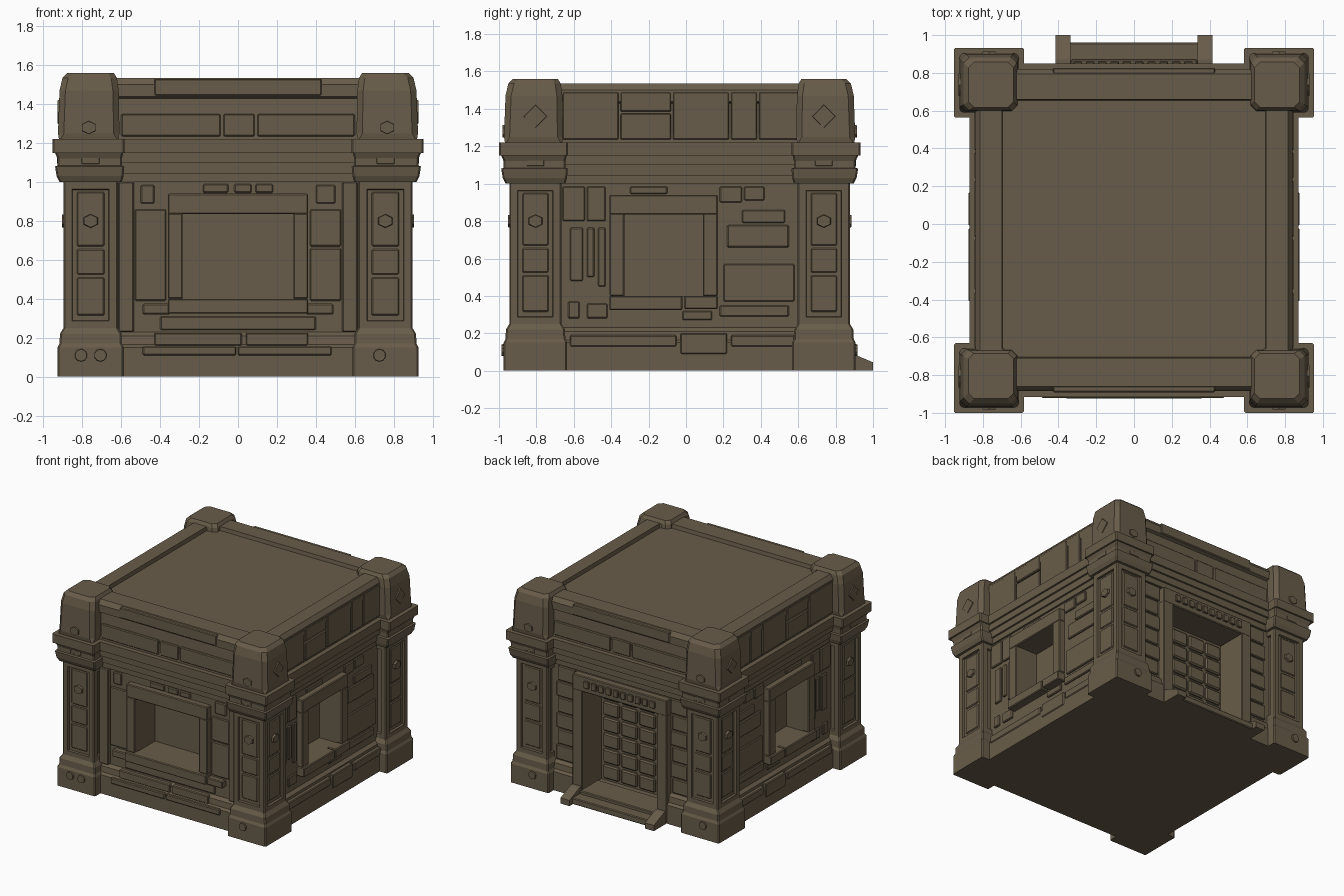
import bpy, bmesh, math
from mathutils import Vector

if "Cube" in bpy.data.objects:
    bpy.data.objects.remove(bpy.data.objects["Cube"])

stone = bpy.data.materials.new("brown stone")
stone.diffuse_color = (0.14, 0.108, 0.068, 1)
stone.use_nodes = True
stone.node_tree.nodes["Principled BSDF"].inputs["Base Color"].default_value = stone.diffuse_color


def finish(name, bm):
    bmesh.ops.recalc_face_normals(bm, faces=bm.faces[:])
    me = bpy.data.meshes.new(name)
    bm.to_mesh(me)
    bm.free()
    me.materials.append(stone)
    ob = bpy.data.objects.new(name, me)
    bpy.context.collection.objects.link(ob)
    return ob


def loft(bm, rings):
    """Stack chamfered rectangles (z, x0, x1, y0, y1, chamfer) into a closed solid."""
    loops = []
    for z, x0, x1, y0, y1, c in rings:
        pts = [(x0 + c, y0), (x1 - c, y0), (x1, y0 + c), (x1, y1 - c),
               (x1 - c, y1), (x0 + c, y1), (x0, y1 - c), (x0, y0 + c)]
        loops.append([bm.verts.new((x, y, z)) for x, y in pts])
    for a, b in zip(loops, loops[1:]):
        for i in range(8):
            j = (i + 1) % 8
            bm.faces.new((a[i], a[j], b[j], b[i]))
    bm.faces.new(loops[0][::-1])
    bm.faces.new(loops[-1])


WX, WF, WB = 0.81, -0.855, 0.79   # wall planes: sides, front, back


def on_wall(side, u, z, d):
    """Point on a wall: u along it, z up, d outward."""
    return {"front": Vector((u, WF - d, z)), "back": Vector((u, WB + d, z)),
            "right": Vector((WX + d, u, z)), "left": Vector((-WX - d, u, z))}[side]


def blocks(name, side, spans, d1, d0=-0.03, bevel=0.006):
    """Blocks (u0, u1, z0, z1) on a wall, from depth d0 to d1."""
    bm = bmesh.new()
    for u0, u1, z0, z1 in spans:
        a, b = on_wall(side, u0, z0, d0), on_wall(side, u1, z1, d1)
        part = bmesh.ops.create_cube(bm, size=1)["verts"]
        for v in part:
            v.co = Vector([(a[i] + b[i]) / 2 + v.co[i] * abs(b[i] - a[i]) for i in range(3)])
        edges = list({e for v in part for e in v.link_edges})
        if bevel:
            bmesh.ops.bevel(bm, geom=edges, offset=bevel, segments=1, affect='EDGES')
    return finish(name, bm)


def discs(name, spots, sides, radius, stretch=1.0):
    """Flat studs at (position, outward normal)."""
    bm = bmesh.new()
    for pos, n in spots:
        r = bmesh.ops.create_cone(bm, cap_ends=True, segments=sides, radius1=radius,
                                  radius2=radius * 0.85, depth=0.03)["verts"]
        q = Vector(n).to_track_quat('Z', 'Y')
        for v in r:
            v.co = q @ Vector((v.co.x * stretch, v.co.y, v.co.z)) + Vector(pos)
    return finish(name, bm)


# main body: plinth, wall, stepped cornice, parapet and sunken roof
profile = [(0, .05), (.15, .05), (.165, .03), (.21, .025), (.23, 0), (1.0, 0), (1.0, .015),
           (1.045, .015), (1.045, .03), (1.10, .03), (1.10, .045), (1.15, .045), (1.15, .06),
           (1.22, .06), (1.22, .022), (1.43, .008), (1.44, .03), (1.50, .03), (1.535, .005)]
bm = bmesh.new()
rings = [(z, -WX - d, WX + d, WF - d, WB + d, .05) for z, d in profile]
rings += [(1.535, -.70, .70, -.71, .66, .05), (1.505, -.695, .695, -.705, .655, .05)]
loft(bm, rings)
body = finish("main_body", bm)

# window and door recesses
cuts = [("front", (-.285, .285, .40, .835), -.21), ("right", (-.33, .09, .40, .835), -.15),
        ("left", (-.33, .09, .40, .835), -.15), ("back", (-.33, .33, .07, .86), -.19)]
for side, span, depth in cuts:
    cutter = blocks(side + "_cutter", side, [span], .3, depth, 0)
    cutter.hide_render = True
    m = body.modifiers.new("recess", 'BOOLEAN')
    m.operation, m.solver, m.object = 'DIFFERENCE', 'EXACT', cutter
    bpy.context.view_layer.objects.active = body
    bpy.ops.object.modifier_apply(modifier=m.name)
    bpy.data.objects.remove(cutter)

# corner pillars: base, panelled shaft, capital, cornice and crown block
pillar = [(0, .17, 0), (.15, .17, 0), (.17, .16, 0), (.22, .158, 0), (.25, .14, 0), (1.0, .14, 0),
          (1.0, .16, 0), (1.03, .172, .003), (1.08, .178, .005), (1.085, .165, .005),
          (1.12, .165, .005), (1.15, .175, .008), (1.15, .185, .011), (1.22, .185, .011),
          (1.22, .153, .01), (1.25, .158, .01), (1.47, .152, .008), (1.535, .14, .005), (1.56, .12, .0)]
PX, PF, PB = .757, -.805, .737
studs, gems, diamonds = [], [], []
for sx in (-1, 1):
    for sy, cy in ((-1, PF), (1, PB)):
        cx = sx * PX
        bm = bmesh.new()
        loft(bm, [(z, cx + sx * s - h, cx + sx * s + h, cy + sy * s - h, cy + sy * s + h,
                   .03 if z > 1.22 else .008) for z, h, s in pillar])
        bmesh.ops.recalc_face_normals(bm, faces=bm.faces[:])
        shaft = [f for f in bm.faces if .6 < f.calc_center_median().z < .65
                 and max(abs(f.normal.x), abs(f.normal.y)) > .99]
        bmesh.ops.inset_individual(bm, faces=shaft, thickness=.052)
        bmesh.ops.inset_individual(bm, faces=shaft, thickness=.004, depth=-.018)
        finish("corner_pillar", bm)
        # stones set inside the shaft panels
        fside, xside = ("front" if sy < 0 else "back"), ("right" if sx > 0 else "left")
        wf = abs(cy - (WF if sy < 0 else WB))
        df = abs(cy + sy * .14 - (WF if sy < 0 else WB)) - .010
        dx = PX + .14 - WX - .010
        rows = [(.315, .51), (.525, .655), (.67, .95)]
        blocks("pillar_panel_stones", fside, [(cx - .07, cx + .07, a, b) for a, b in rows], df, df - .03)
        blocks("pillar_panel_stones", xside, [(cy - .07, cy + .07, a, b) for a, b in rows], dx, dx - .03)
        fy, fx = cy + sy * .14, cx + sx * .14
        gems += [((cx, fy + sy * -.008, .80), (0, sy, 0)), ((fx - sx * .008, cy, .80), (sx, 0, 0)),
                 ((cx + sx * .01, cy + sy * .161, 1.28), (0, sy, 0))]
        diamonds.append(((cx + sx * .156, cy, 1.36), (sx, 0, 0)))
        offs = (-.05, .05) if sx < 0 and sy < 0 else (-.03,)
        studs += [((cx + o, cy + sy * .166, .11), (0, sy, 0)) for o in offs]
        # keystone under the capital
        blocks("capital_tab", fside, [(cx - .05, cx + .05, 1.09, 1.13)], df + .042, df - .02)
        blocks("capital_tab", xside, [(cy - .05, cy + .05, 1.09, 1.13)], dx + .042, dx - .02)
discs("base_studs", studs, 10, .036)
discs("hexagon_gems", gems, 6, .038, 1.2)
discs("crown_diamonds", diamonds, 4, .07)

# front window frame, sill and surrounding stones
blocks("front_window_frame", "front", [(-.36, -.285, .40, .84), (.285, .36, .40, .84),
                                       (-.36, .36, .835, .94)], .05)
blocks("front_window_sill", "front", [(-.36, .36, .325, .40)], .07)
blocks("front_sill_brackets", "front", [(-.49, -.35, .32, .375), (.35, .49, .32, .375)], .045)
blocks("front_wall_edges", "front", [(s * .575 - .04, s * .575 + .04, .23, 1.0) for s in (-1, 1)], .03)
blocks("front_wall_stones", "front",
       [(-.53, -.37, .39, .86), (.37, .53, .39, .66), (.37, .53, .67, .86), (-.50, -.43, .89, .985),
        (.40, .50, .89, .985), (-.18, -.05, .945, .99), (-.02, .07, .945, .99), (.09, .18, .945, .99),
        (-.40, .40, .24, .31)], .013)
blocks("front_plinth_lip", "front", [(-.49, -.01, .11, .155), (0, .48, .11, .155)], .065)
blocks("front_plinth_stones", "front", [(-.43, .02, .16, .225), (.04, .36, .16, .225)], .04)

# parapet slabs and blocks
for side in ("front", "back"):
    blocks("parapet_slab", side, [(-.43, .43, 1.445, 1.53)], .036, -.10)
    blocks("parapet_panel", side, [(-.60, -.09, 1.235, 1.35), (-.075, .085, 1.235, 1.35),
                                   (.10, .60, 1.235, 1.35)], .028)

# side walls, the same on both sides
for side in ("right", "left"):
    blocks("side_window_frame", side, [(-.41, -.33, .40, .84), (.09, .17, .40, .84),
                                       (-.41, .17, .835, .94)], .05)
    blocks("side_window_sill", side, [(-.41, -.02, .325, .40), (-.01, .17, .33, .40)], .065)
    blocks("side_wall_stones", side,
           [(-.66, -.54, .80, .985), (-.53, -.43, .80, .985), (-.62, -.55, .48, .765),
            (-.53, -.49, .50, .765), (-.47, -.43, .45, .765), (-.63, -.57, .28, .37),
            (-.53, -.42, .28, .36), (.20, .58, .37, .57), (.22, .55, .66, .78), (.30, .53, .79, .86),
            (.18, .30, .90, .985), (.31, .42, .91, .985), (.18, .55, .29, .35), (-.30, -.10, .945, .985),
            (-.02, .14, .27, .32)], .014)
    blocks("side_plinth_stones", side, [(-.62, -.05, .13, .19), (-.03, .22, .09, .20),
                                        (.24, .58, .13, .19)], .056)
    blocks("side_parapet_blocks", side,
           [(-.66, -.36, 1.235, 1.49), (-.35, -.08, 1.235, 1.375), (-.35, -.08, 1.385, 1.49),
            (-.07, .23, 1.235, 1.49), (.24, .38, 1.235, 1.49), (.39, .60, 1.235, 1.49)], .034)

# back doorway: frame, dentils, panelled door and courses of stone
blocks("door_frame", "back", [(-.42, -.33, 0, .87), (.33, .42, 0, .87), (-.42, .42, .86, .985)], .055)
blocks("door_dentils", "back", [(-.32 + i * .065, -.275 + i * .065, .90, .955) for i in range(10)],
       .07, .04, .004)
cols, rows = 4, 6
blocks("door_panels", "back",
       [(-.315 + c * .16, -.315 + c * .16 + .14, .09 + r * .127, .09 + r * .127 + .108)
        for c in range(cols) for r in range(rows)], -.168, -.20, .01)
blocks("back_wall_stones", "back",
       [(s * (.515 - .015 * (r % 2)) - .075, s * (.515 - .015 * (r % 2)) + .075,
         .24 + r * .127, .24 + r * .127 + .117) for s in (-1, 1) for r in range(6)], .015)

# back step with sloping side walls
blocks("door_step", "back", [(-.35, .35, 0, .05)], .17, -.1)
blocks("door_threshold", "back", [(-.335, .335, 0, .075)], .08, -.15)
for s in (-1, 1):
    bm = bmesh.new()
    side_pts = [(.78, 0), (1.0, 0), (1.0, .045), (.87, .10), (.78, .10)]
    a = [bm.verts.new((s * .335, y, z)) for y, z in side_pts]
    b = [bm.verts.new((s * .415, y, z)) for y, z in side_pts]
    bm.faces.new(a)
    bm.faces.new(b[::-1])
    for i in range(5):
        j = (i + 1) % 5
        bm.faces.new((a[i], a[j], b[j], b[i]))
    finish("step_side_wall", bm)
